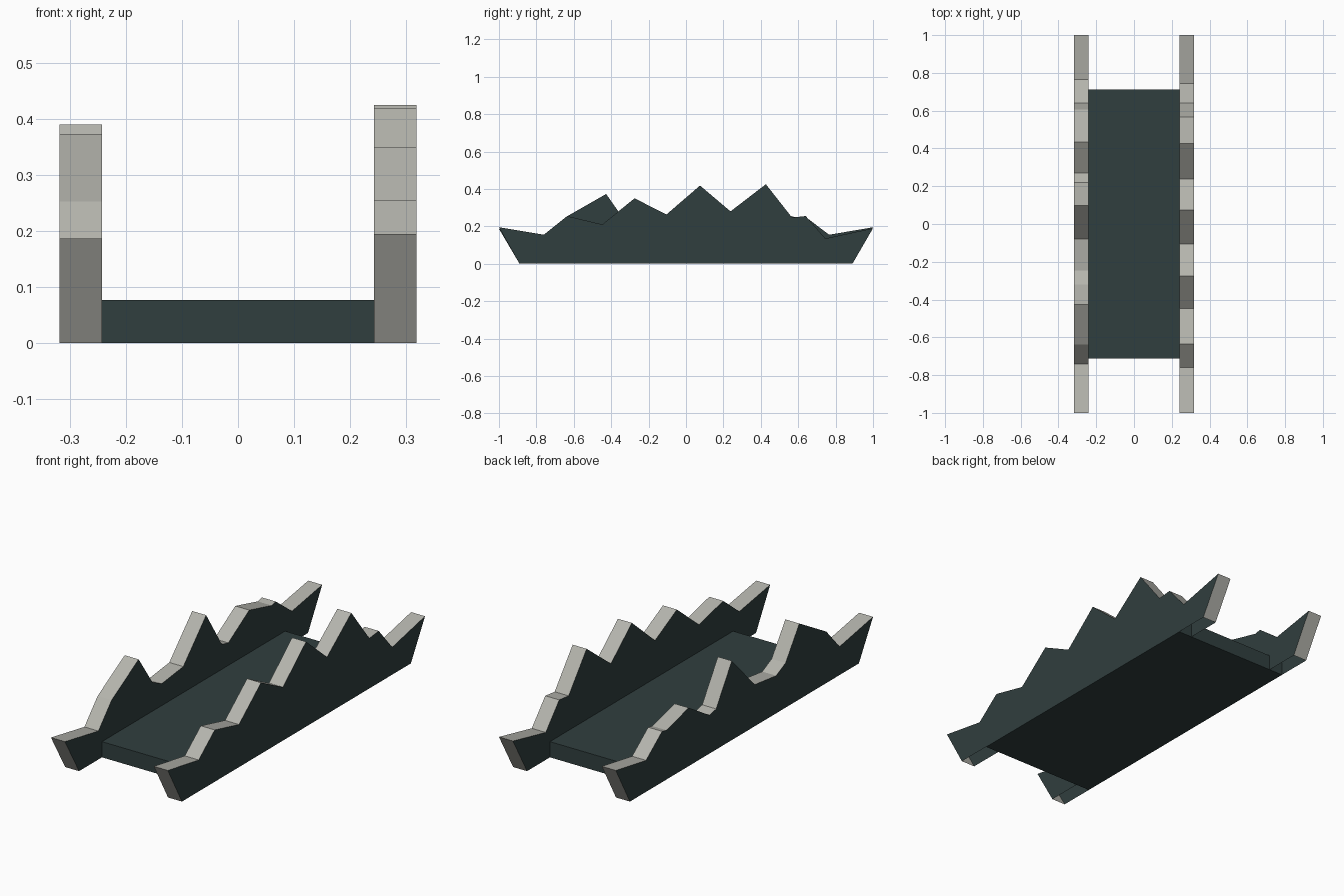
import bpy, bmesh

if "Cube" in bpy.data.objects:
    bpy.data.objects.remove(bpy.data.objects["Cube"])


def material(name, rgb):
    m = bpy.data.materials.new(name)
    m.diffuse_color = (*rgb, 1.0)
    m.use_nodes = True
    m.node_tree.nodes["Principled BSDF"].inputs["Base Color"].default_value = m.diffuse_color
    return m


teal = material("dark_teal", (0.030, 0.049, 0.049))
stone = material("warm_grey", (0.46, 0.46, 0.42))


def add_object(name, bm, mats):
    bm.normal_update()
    mesh = bpy.data.meshes.new(name)
    bm.to_mesh(mesh)
    bm.free()
    for m in mats:
        mesh.materials.append(m)
    obj = bpy.data.objects.new(name, mesh)
    bpy.context.collection.objects.link(obj)
    return obj


def jagged_wall(name, x0, x1, ridge):
    """Jagged profile in the y-z plane, given a thickness in x, open underneath."""
    profile = [(-0.89, 0.0)] + ridge + [(0.89, 0.0)]
    bm = bmesh.new()
    a = [bm.verts.new((x0, y, z)) for y, z in profile]
    b = [bm.verts.new((x1, y, z)) for y, z in profile]
    # teal side faces
    bm.faces.new(a)
    bm.faces.new(b[::-1])
    # grey ridge and slanted ends
    for i in range(len(profile) - 1):
        f = bm.faces.new((a[i], b[i], b[i + 1], a[i + 1]))
        f.material_index = 1
    bm.normal_update()
    # make the sides face outward
    for f in bm.faces:
        if f.material_index == 0:
            out = -1 if f.calc_center_median().x < (x0 + x1) / 2 else 1
            if f.normal.x * out < 0:
                f.normal_flip()
    # ridge faces point up, slanted ends point away from the middle
    for f in bm.faces:
        if f.material_index == 1:
            c = f.calc_center_median()
            is_end = abs(c.y) > 0.93 and min(v.co.z for v in f.verts) < 0.01
            wrong = f.normal.y * c.y < 0 if is_end else f.normal.z < 0
            if wrong:
                f.normal_flip()
    return add_object(name, bm, [teal, stone])


# ridge outlines (y, z), front to back
right_ridge = [(-1.0, 0.195), (-0.76, 0.155), (-0.635, 0.255), (-0.447, 0.21),
               (-0.275, 0.35), (-0.105, 0.263), (0.075, 0.418), (0.238, 0.28),
               (0.427, 0.425), (0.567, 0.247), (0.64, 0.255), (0.745, 0.135),
               (1.0, 0.19)]
left_ridge = [(-1.0, 0.187), (-0.74, 0.14), (-0.637, 0.253), (-0.427, 0.373),
              (-0.32, 0.22), (-0.247, 0.185), (-0.08, 0.205), (0.098, 0.39),
              (0.22, 0.2), (0.27, 0.188), (0.433, 0.287), (0.607, 0.243),
              (0.64, 0.25), (0.765, 0.155), (1.0, 0.195)]

jagged_wall("right_wall", 0.242, 0.318, right_ridge)
jagged_wall("left_wall", -0.318, -0.242, left_ridge)

# floor slab, running under both walls
bm = bmesh.new()
bmesh.ops.create_cube(bm, size=1.0)
for v in bm.verts:
    v.co = (v.co.x * 0.634, v.co.y * 1.424, (v.co.z + 0.5) * 0.077)
add_object("floor_slab", bm, [teal])
